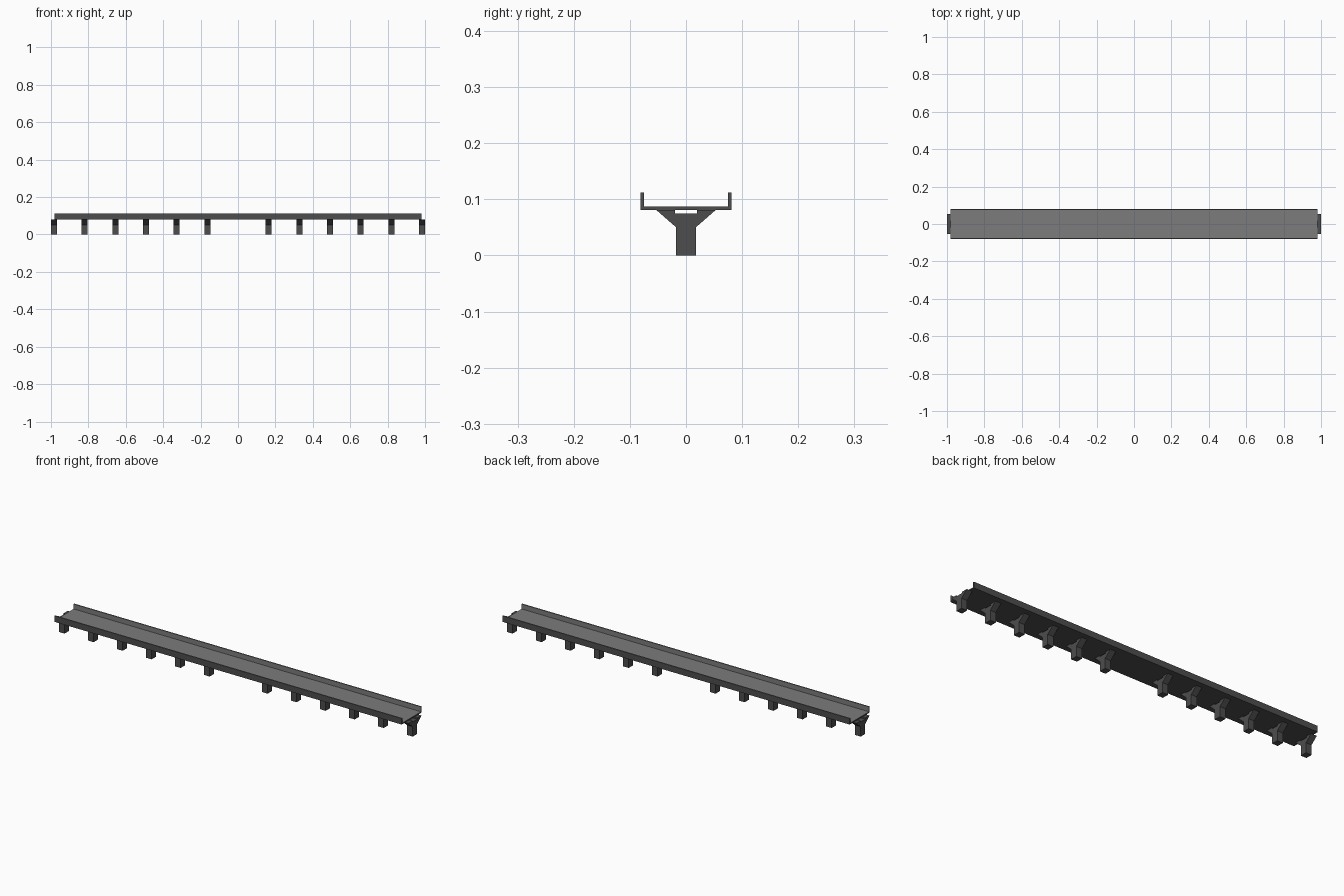
import bpy, bmesh

if "Cube" in bpy.data.objects:
    bpy.data.objects.remove(bpy.data.objects["Cube"])


def material(name, value):
    mat = bpy.data.materials.new(name)
    mat.diffuse_color = (value, value, value, 1)
    mat.use_nodes = True
    mat.node_tree.nodes["Principled BSDF"].inputs["Base Color"].default_value = mat.diffuse_color
    return mat


dark = material("dark concrete", 0.075)
light = material("light grey road", 0.2)


def extrude_x(name, profile, x0, x1):
    """Extrude a closed (y, z) profile along x."""
    bm = bmesh.new()
    face = bm.faces.new([bm.verts.new((x0, y, z)) for y, z in profile])
    out = bmesh.ops.extrude_face_region(bm, geom=[face])
    verts = [g for g in out["geom"] if isinstance(g, bmesh.types.BMVert)]
    bmesh.ops.translate(bm, verts=verts, vec=(x1 - x0, 0, 0))
    bmesh.ops.recalc_face_normals(bm, faces=bm.faces)
    mesh = bpy.data.meshes.new(name)
    bm.to_mesh(mesh)
    bm.free()
    mesh.materials.append(dark)
    mesh.materials.append(light)
    obj = bpy.data.objects.new(name, mesh)
    bpy.context.collection.objects.link(obj)
    return obj


def mirrored(half):
    return half + [(-y, z) for y, z in reversed(half)]


# Deck with a parapet along each side, as one channel section
deck = extrude_x("bridge_deck", mirrored([(0.081, 0.081), (0.081, 0.112),
                                          (0.075, 0.112), (0.075, 0.087)]), -0.982, 0.982)

# Road surface, parapet tops and inner parapet faces are lighter
for p in deck.data.polygons:
    inward = p.normal.y * p.center.y < -0.01
    if p.normal.z > 0.5 or inward:
        p.material_index = 1

# Flared piers with a shallow recess on top; the middle span has none
pier = mirrored([(0.0175, 0.0), (0.0175, 0.05), (0.053, 0.081),
                 (0.0195, 0.081), (0.0195, 0.075)])
for i in range(-6, 7):
    if i:
        x = i * 0.1640
        extrude_x("pier", pier, x - 0.016, x + 0.016)
